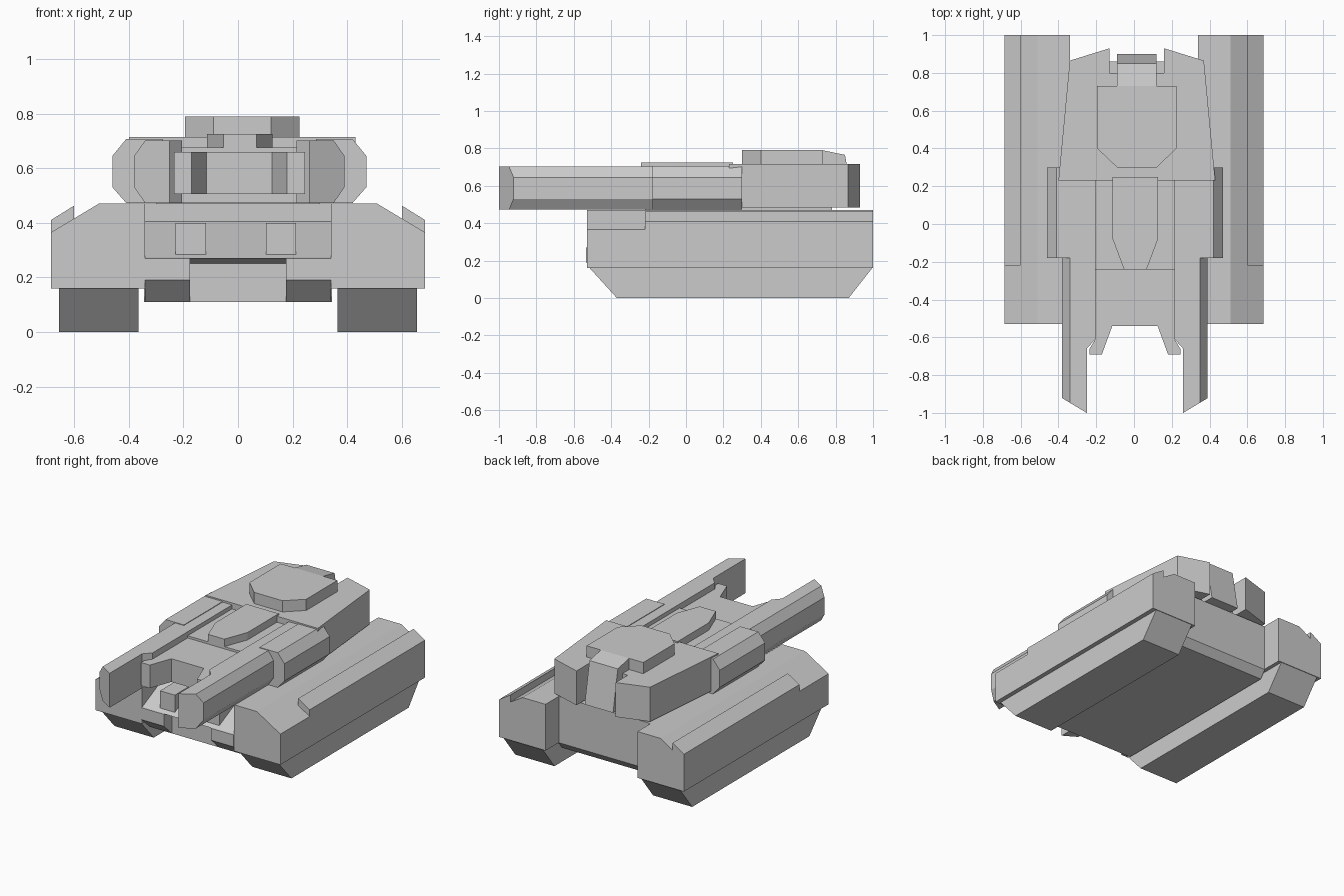
import bpy, bmesh

if "Cube" in bpy.data.objects:
    bpy.data.objects.remove(bpy.data.objects["Cube"])

# Extrude a 2D profile along an axis; "skew" slides the start cap along y with x
def prism(name, pts, axis, a, b, centre=0.0, mirror=False, skew=None):
    place = {'X': lambda p, t: (t, p[0], p[1]),
             'Y': lambda p, t: (p[0], t, p[1]),
             'Z': lambda p, t: (p[0], p[1], t)}[axis]
    bm = bmesh.new()
    start = [bm.verts.new(place(p, a)) for p in pts]
    end = [bm.verts.new(place(p, b)) for p in pts]
    if skew:
        for v in start:
            v.co.y += skew(v.co.x)
    bm.faces.new(start)
    bm.faces.new(end[::-1])
    n = len(pts)
    for i in range(n):
        j = (i + 1) % n
        bm.faces.new((start[j], start[i], end[i], end[j]))
    bmesh.ops.recalc_face_normals(bm, faces=bm.faces[:])
    me = bpy.data.meshes.new(name)
    bm.to_mesh(me)
    bm.free()
    ob = bpy.data.objects.new(name, me)
    ob.location.x = centre
    bpy.context.collection.objects.link(ob)
    if mirror:
        m = ob.modifiers.new("mirror", 'MIRROR')
        m.use_mirror_merge = False
    return ob

# Complete a half outline across x = 0
def sym(half):
    return half + [(-x, y) for x, y in reversed(half)]

def rect(x0, x1, y0, y1):
    return [(x0, y0), (x1, y0), (x1, y1), (x0, y1)]

# Fenders, raised skirts and tracks
prism("fender", [(.34, .16), (.685, .16), (.685, .365), (.51, .47), (.34, .47)],
      'Y', -.53, 1.0, mirror=True)
prism("skirt_ridge", [(.60, .40), (.685, .35), (.685, .41), (.60, .463)],
      'Y', -.22, 1.0, mirror=True)
prism("track", [(-.52, .165), (-.37, 0), (.87, 0), (1.0, .165)],
      'X', .365, .655, mirror=True)

# Central hull with sloped glacis
prism("hull", [(-.45, .11), (-.45, .25), (-.53, .27), (-.25, .405), (-.25, .47),
               (.86, .47), (.86, .16), (.82, .11)], 'X', -.345, .345)
prism("front_block", [(-.535, .19), (-.535, .27), (-.40, .30), (-.40, .11), (-.45, .11)],
      'X', .175, .34, mirror=True)
prism("headlight", [(-.50, .28), (-.50, .40), (-.24, .40), (-.30, .28)],
      'X', .11, .22, centre=-.008, mirror=True)

# Turret base and rear body
prism("turret_ring", rect(-.30, .30, -.22, .78), 'Z', .46, .50)
prism("turret_rear", sym([(.145, .80), (.145, .93), (.355, .865), (.415, .23)]),
      'Z', .485, .715, centre=.015)
prism("turret_floor", rect(-.215, .215, -.24, .25), 'Z', .475, .675, centre=.005)

# Roof spine and hatch
prism("roof_spine", sym([(.12, .25), (.12, -.08), (.06, -.24)]),
      'Z', .67, .725, centre=.007)
prism("hatch", sym([(.21, .73), (.21, .40), (.105, .30)]), 'Z', .71, .79, centre=.015)
prism("rear_spine", [(.70, .49), (.70, .79), (.73, .79), (.85, .765), (.90, .49)],
      'X', -.105, .105, centre=.015)

# Forked mantlet between the guns
prism("mantlet", sym([(.21, -.22), (.21, -.61), (.24, -.66), (.24, -.69),
                      (.175, -.69), (.12, -.54)]), 'Z', .505, .66, centre=.005)

# Twin faceted guns with slanted tips, inner walls and side pods
prism("gun", [(.255, .472), (.345, .472), (.385, .53), (.385, .645), (.345, .702), (.255, .702)],
      'Y', -1.0, .25, centre=.005, mirror=True, skew=lambda x: (x - .255) * .6)
prism("gun_inner_wall", [(.21, .25), (.21, -.61), (.255, -.66), (.26, -.66), (.26, .25)],
      'Z', .472, .702, centre=.005, mirror=True)
prism("side_pod", [(.28, .473), (.415, .473), (.465, .53), (.465, .645), (.415, .706), (.28, .706)],
      'Y', -.18, .30, centre=.005, mirror=True)
